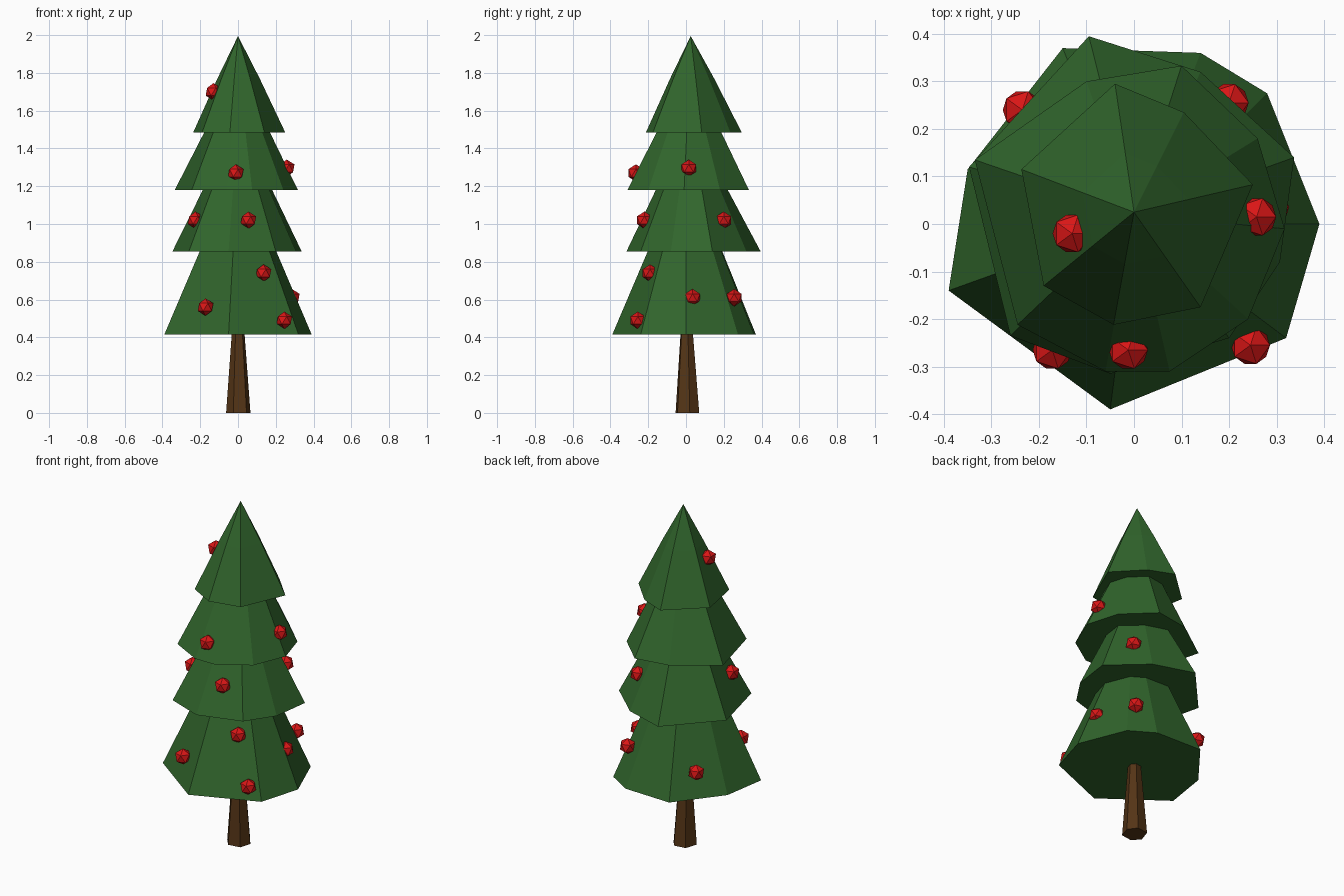
import bpy, bmesh
from math import atan2

if "Cube" in bpy.data.objects:
    bpy.data.objects.remove(bpy.data.objects["Cube"])


def material(name, rgb):
    m = bpy.data.materials.new(name)
    m.diffuse_color = (*rgb, 1)
    m.use_nodes = True
    m.node_tree.nodes["Principled BSDF"].inputs["Base Color"].default_value = m.diffuse_color
    return m


GREEN = material("needles", (0.03, 0.13, 0.025))
BROWN = material("bark", (0.09, 0.035, 0.008))
RED = material("bauble_red", (0.7, 0.008, 0.008))


def finish(bm, name, mat):
    bmesh.ops.recalc_face_normals(bm, faces=bm.faces[:])
    mesh = bpy.data.meshes.new(name)
    bm.to_mesh(mesh)
    bm.free()
    mesh.materials.append(mat)
    obj = bpy.data.objects.new(name, mesh)
    bpy.context.collection.objects.link(obj)
    return obj


def loft(name, rim, levels, mat, apex=None, centre=(0, 0)):
    """Stack scaled copies of an uneven rim; close with a cap or a point."""
    bm = bmesh.new()
    rim = sorted(rim, key=lambda p: atan2(p[1], p[0]))
    n = len(rim)
    rings = []
    for s, z in levels:
        rings.append([bm.verts.new((centre[0] * (1 - s) + x * s,
                                    centre[1] * (1 - s) + y * s, z)) for x, y in rim])
    bm.faces.new(rings[0])
    for a, b in zip(rings, rings[1:]):
        for i in range(n):
            j = (i + 1) % n
            bm.faces.new((a[i], a[j], b[j], b[i]))
    if apex:
        tip = bm.verts.new(apex)
        for i in range(n):
            bm.faces.new((rings[-1][i], rings[-1][(i + 1) % n], tip))
    else:
        bm.faces.new(rings[-1])
    return finish(bm, name, mat)


# Trunk: six-sided taper
trunk_rim = [(0.066, 0.02), (0.03, 0.07), (-0.04, 0.06),
             (-0.063, -0.01), (-0.025, -0.055), (0.045, -0.045)]
loft("trunk", trunk_rim, [(1, 0), (0.5, 0.44)], BROWN)

# Foliage tiers: uneven rims, each top hidden inside the next tier
tier_1 = [(0.39, 0), (0.32, -0.24), (-0.05, -0.39), (-0.39, -0.14),
          (-0.35, 0.115), (-0.15, 0.37), (0.14, 0.36), (0.28, 0.275)]
tier_2 = [(0.337, 0.14), (0.307, -0.08), (0.2, -0.24), (-0.05, -0.315),
          (-0.26, -0.235), (-0.347, 0.12), (-0.095, 0.395), (0.14, 0.32)]
tier_3 = [(0.317, -0.01), (0.24, -0.2), (0.075, -0.31), (-0.06, -0.31),
          (-0.245, -0.212), (-0.335, 0.135), (-0.1, 0.3), (0.1, 0.333), (0.26, 0.18)]
tier_4 = [(0.25, 0.083), (0.14, -0.175), (-0.043, -0.212), (-0.19, -0.13),
          (-0.237, 0.115), (-0.04, 0.295), (0.105, 0.235)]
loft("foliage_tier_1", tier_1, [(1, 0.415), (0.46, 0.91)], GREEN)
loft("foliage_tier_2", tier_2, [(1, 0.855), (0.48, 1.22)], GREEN, centre=(0, 0.02))
loft("foliage_tier_3", tier_3, [(1, 1.18), (0.48, 1.52)], GREEN, centre=(0, 0.02))
loft("foliage_tier_4", tier_4, [(1, 1.485), (0.46, 1.77)], GREEN,
     apex=(0, 0.025, 1.995), centre=(0, 0.025))

# Baubles: low-poly balls set into the foliage
baubles = [(-0.13, -0.02, 1.70), (-0.012, -0.265, 1.27), (0.258, 0.015, 1.295),
           (0.055, -0.22, 1.02), (-0.225, -0.1, 1.02), (0.17, 0.2, 1.02),
           (0.135, -0.19, 0.74), (0.2, 0.255, 0.61), (0.285, 0.035, 0.61),
           (-0.172, -0.265, 0.56), (-0.235, 0.24, 0.565), (0.245, -0.255, 0.49)]
for i, loc in enumerate(baubles, 1):
    bm = bmesh.new()
    bmesh.ops.create_icosphere(bm, subdivisions=1, radius=0.046)
    finish(bm, f"bauble_{i}", RED).location = loc
